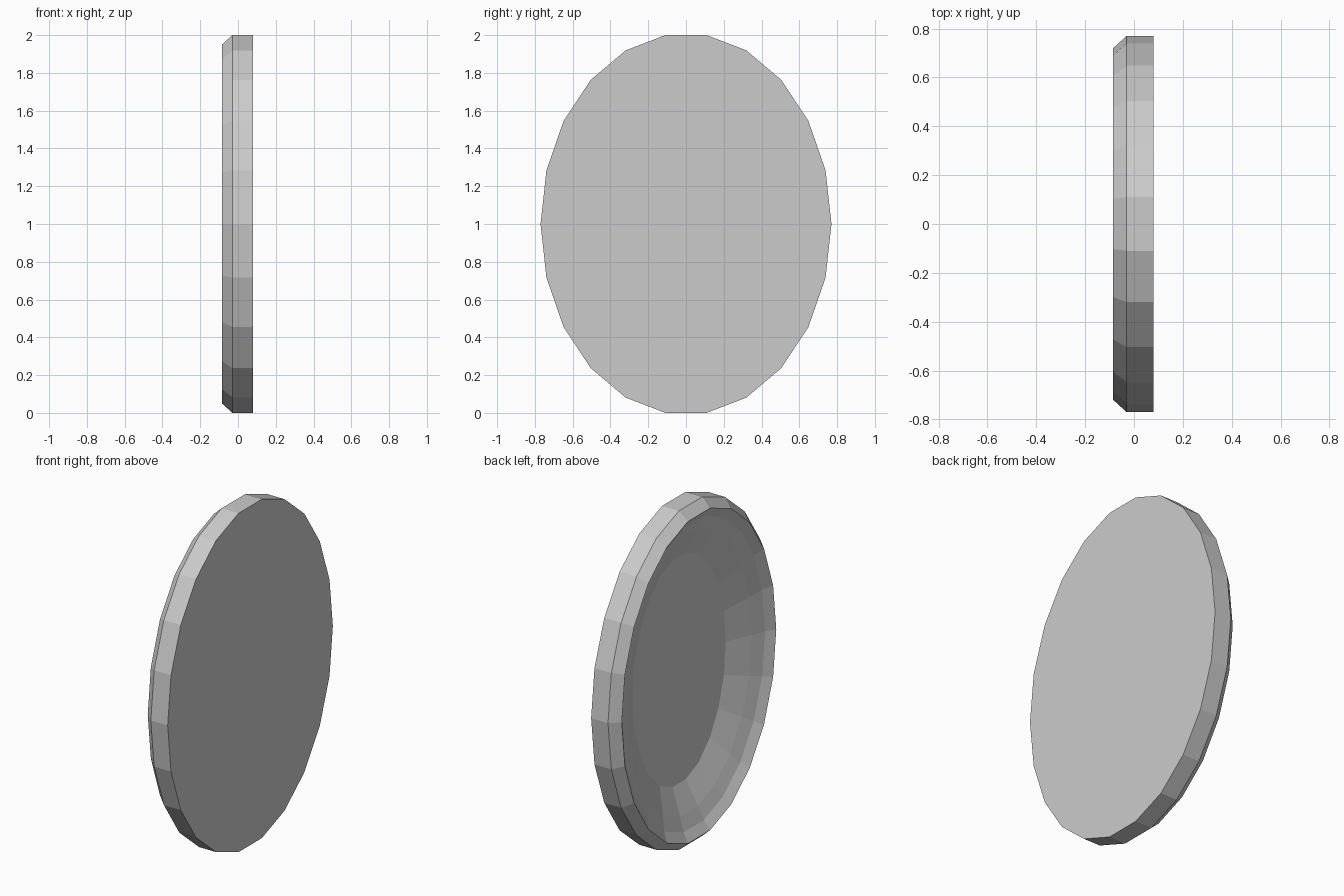
import bpy, bmesh, math

if "Cube" in bpy.data.objects:
    bpy.data.objects.remove(bpy.data.objects["Cube"])

SIDES = 22
RY, RZ = 0.77, 1.01   # oval radii at the outer wall

# cross-section: (x position, inset from the outer wall)
PROFILE = [
    (0.08, 0.0),      # flat back
    (-0.03, 0.0),     # outer wall
    (-0.085, 0.05),   # rim ridge
    (-0.05, 0.105),   # inner side of the rim
    (-0.02, 0.185),   # shallow lip
    (0.045, 0.335),   # edge of the sunken floor
]


def oval_ring(bm, x, inset):
    ring = []
    for i in range(SIDES):
        a = 2 * math.pi * i / SIDES
        ring.append(bm.verts.new((x, (RY - inset) * math.cos(a),
                                  1.0 + (RZ - inset) * math.sin(a))))
    return ring


bm = bmesh.new()
rings = [oval_ring(bm, x, inset) for x, inset in PROFILE]

# bands between neighbouring rings
for a, b in zip(rings, rings[1:]):
    for i in range(SIDES):
        j = (i + 1) % SIDES
        bm.faces.new((a[i], a[j], b[j], b[i]))

# flat back and sunken floor
bm.faces.new(rings[0])
bm.faces.new(rings[-1])
bmesh.ops.recalc_face_normals(bm, faces=bm.faces)

mesh = bpy.data.meshes.new("oval_dish")
bm.to_mesh(mesh)
bm.free()
bpy.context.collection.objects.link(bpy.data.objects.new("oval_dish", mesh))
